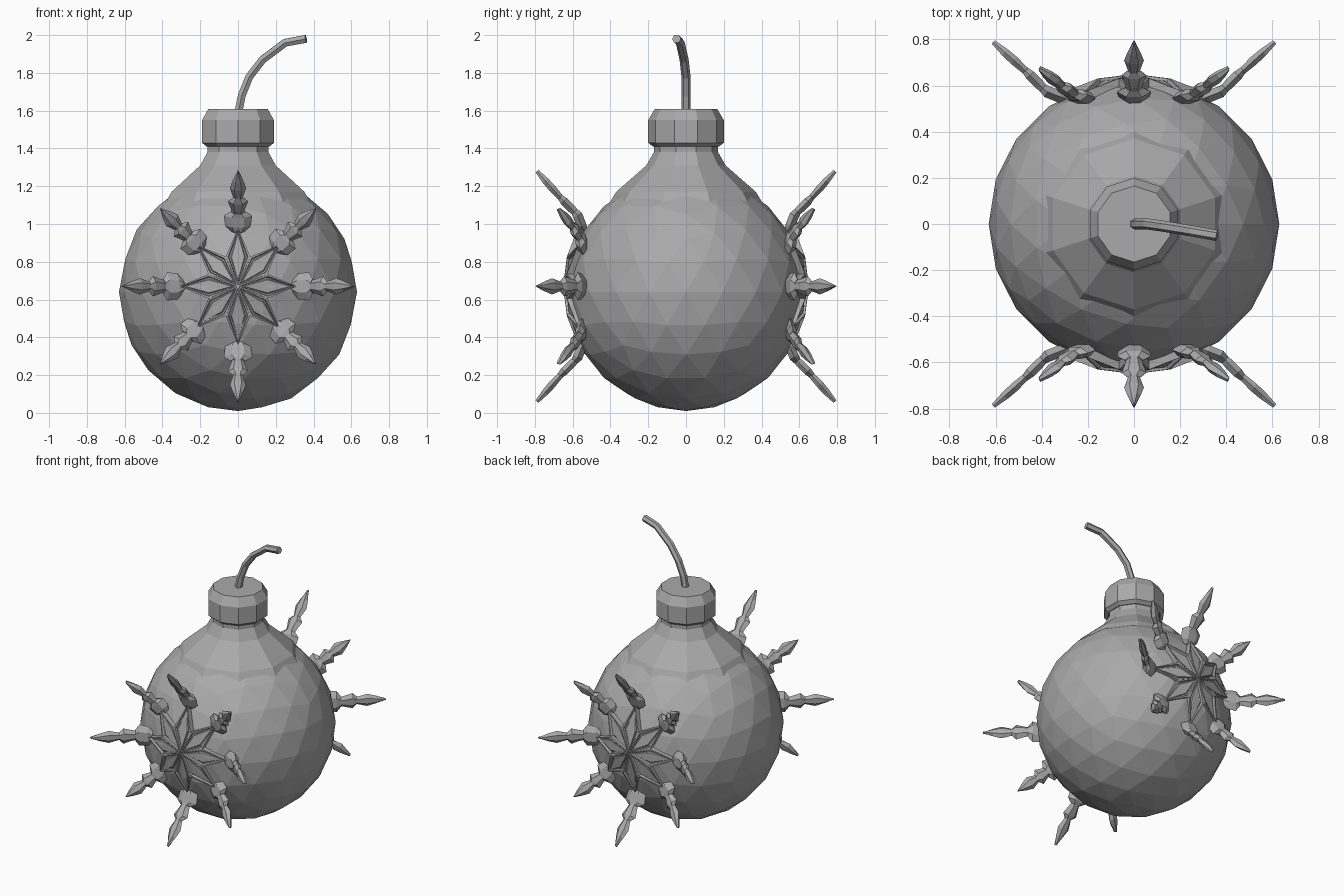
import bpy, bmesh
from math import sin, cos, pi, sqrt
from mathutils import Vector

cube = bpy.data.objects.get("Cube")
if cube:
    bpy.data.objects.remove(cube)

GREY = (0.4, 0.4, 0.4, 1)
mat = bpy.data.materials.new("plain grey")
mat.use_nodes = True
mat.diffuse_color = GREY
mat.node_tree.nodes["Principled BSDF"].inputs["Base Color"].default_value = GREY

R, CZ, FLAKE_Z = 0.63, 0.64, 0.67


def finish(bm, name):
    bmesh.ops.recalc_face_normals(bm, faces=bm.faces)
    me = bpy.data.meshes.new(name)
    bm.to_mesh(me)
    bm.free()
    me.materials.append(mat)
    ob = bpy.data.objects.new(name, me)
    bpy.context.collection.objects.link(ob)
    return ob


def loft(bm, rings):
    """Skin a list of point rings and cap both ends."""
    rows = [[bm.verts.new(p) for p in ring] for ring in rings]
    n = len(rows[0])
    for a, b in zip(rows, rows[1:]):
        for i in range(n):
            j = (i + 1) % n
            bm.faces.new((a[i], a[j], b[j], b[i]))
    bm.faces.new(rows[0])
    bm.faces.new(rows[-1])


def lathe(name, profile, sides=10):
    bm = bmesh.new()
    loft(bm, [[(r * sin(2 * pi * i / sides), r * cos(2 * pi * i / sides), z)
               for i in range(sides)] for r, z in profile])
    return finish(bm, name)


# Faceted round body
bm = bmesh.new()
bmesh.ops.create_icosphere(bm, subdivisions=3, radius=R)
bmesh.ops.translate(bm, verts=bm.verts, vec=(0, 0, CZ))
for v in bm.verts:
    v.co.z = max(v.co.z, 0.01)
finish(bm, "bomb_body")

# Flared neck and collar
lathe("neck", [(0.43, 1.07), (0.37, 1.17), (0.21, 1.31), (0.17, 1.38), (0.17, 1.42)])
lathe("collar", [(0.175, 1.41), (0.2, 1.43), (0.2, 1.55), (0.165, 1.61)])

# Bent fuse
fuse = [Vector(p) for p in ((0, 0, 1.58), (0.02, 0, 1.68), (0.06, 0, 1.78),
                            (0.13, -0.01, 1.87), (0.25, -0.03, 1.96), (0.36, -0.05, 1.98))]
bm = bmesh.new()
rings = []
for k, p in enumerate(fuse):
    t = (fuse[min(k + 1, len(fuse) - 1)] - fuse[max(k - 1, 0)]).normalized()
    side = Vector((0, 1, 0))
    side = (side - t * side.dot(t)).normalized()
    up = t.cross(side)
    rings.append([p + 0.024 * (side * cos(i * pi / 3) + up * sin(i * pi / 3)) for i in range(6)])
loft(bm, rings)
finish(bm, "fuse")


def place(r, across, depth, ang, face):
    """Radial position, sideways offset and outward depth to a point."""
    return Vector((r * cos(ang) - across * sin(ang), face * depth,
                   FLAKE_Z + r * sin(ang) + across * cos(ang)))


def on_ball(r):
    return sqrt((R + 0.02) ** 2 - r * r)


def petal(bm, ang, face):
    """Framed diamond with a recessed panel, lying on the body."""
    part = bmesh.new()
    cr, ca = 0.17 * cos(pi / 8), 0.17 * sin(pi / 8)
    pts = [(0.005, 0), (cr, -ca), (0.31, 0), (cr, ca)]
    vs = [part.verts.new(place(r, a, on_ball(r), ang, face)) for r, a in pts]
    f = part.faces.new(vs if face < 0 else vs[::-1])
    f.normal_update()
    if f.normal.y * face < 0:
        f.normal_flip()
    rim = list(part.edges)
    for width, drop in ((0.012, 0), (0.005, -0.016), (0.008, 0), (0.006, 0.006)):
        bmesh.ops.inset_individual(part, faces=[f], thickness=width, depth=drop)
    rim = [e for e in part.edges if e.is_boundary]
    skirt = bmesh.ops.extrude_edge_only(part, edges=rim)["geom"]
    for v in skirt:
        if isinstance(v, bmesh.types.BMVert):
            v.co.y -= face * 0.05
    tmp = bpy.data.meshes.new("petal")
    part.to_mesh(tmp)
    part.free()
    bm.from_mesh(tmp)
    bpy.data.meshes.remove(tmp)


# Arm leaves: (radius, half width, half thickness)
LEAVES = [
    [(0.29, 0.035, 0.02), (0.32, 0.068, 0.026), (0.375, 0.075, 0.026), (0.395, 0.04, 0.02)],
    [(0.38, 0.03, 0.018), (0.41, 0.038, 0.022), (0.45, 0.054, 0.022), (0.475, 0.02, 0.015)],
    [(0.45, 0.018, 0.014), (0.52, 0.043, 0.02), (0.56, 0.028, 0.018), (0.61, 0.003, 0.01)],
]


def arm(bm, ang, face, path, reach):
    def depth(r):
        for (r0, d0), (r1, d1) in zip(path, path[1:]):
            if r <= r1 or (r1, d1) == path[-1]:
                return d0 + (d1 - d0) * (r - r0) / (r1 - r0)

    for leaf in LEAVES:
        rings = []
        for r, w, t in leaf:
            slope = (depth(r + 0.02) - depth(r - 0.02)) / 0.04
            n = sqrt(1 + slope * slope)
            ring = []
            for a, h in ((1, 0), (0.45, 1), (-0.45, 1), (-1, 0), (-0.45, -1), (0.45, -1)):
                rr = r * reach - h * t * slope / n
                ring.append(place(rr, a * w, depth(r) + h * t / n, ang, face))
            rings.append(ring)
        loft(bm, rings)


# A snowflake on the front and another on the back
LONG = [(0.29, 0.54), (0.38, 0.575), (0.47, 0.665), (0.6, 0.78)]
SHORT = [(0.29, 0.54), (0.38, 0.56), (0.47, 0.6), (0.6, 0.67)]
for face, label in ((-1, "front"), (1, "back")):
    star, arms = bmesh.new(), bmesh.new()
    for k in range(8):
        ang = k * pi / 4
        petal(star, ang, face)
        arm(arms, ang, face, SHORT if k % 2 else LONG, 0.95 if k % 2 else 1)
    finish(star, label + "_snowflake_star")
    finish(arms, label + "_snowflake_arms")
